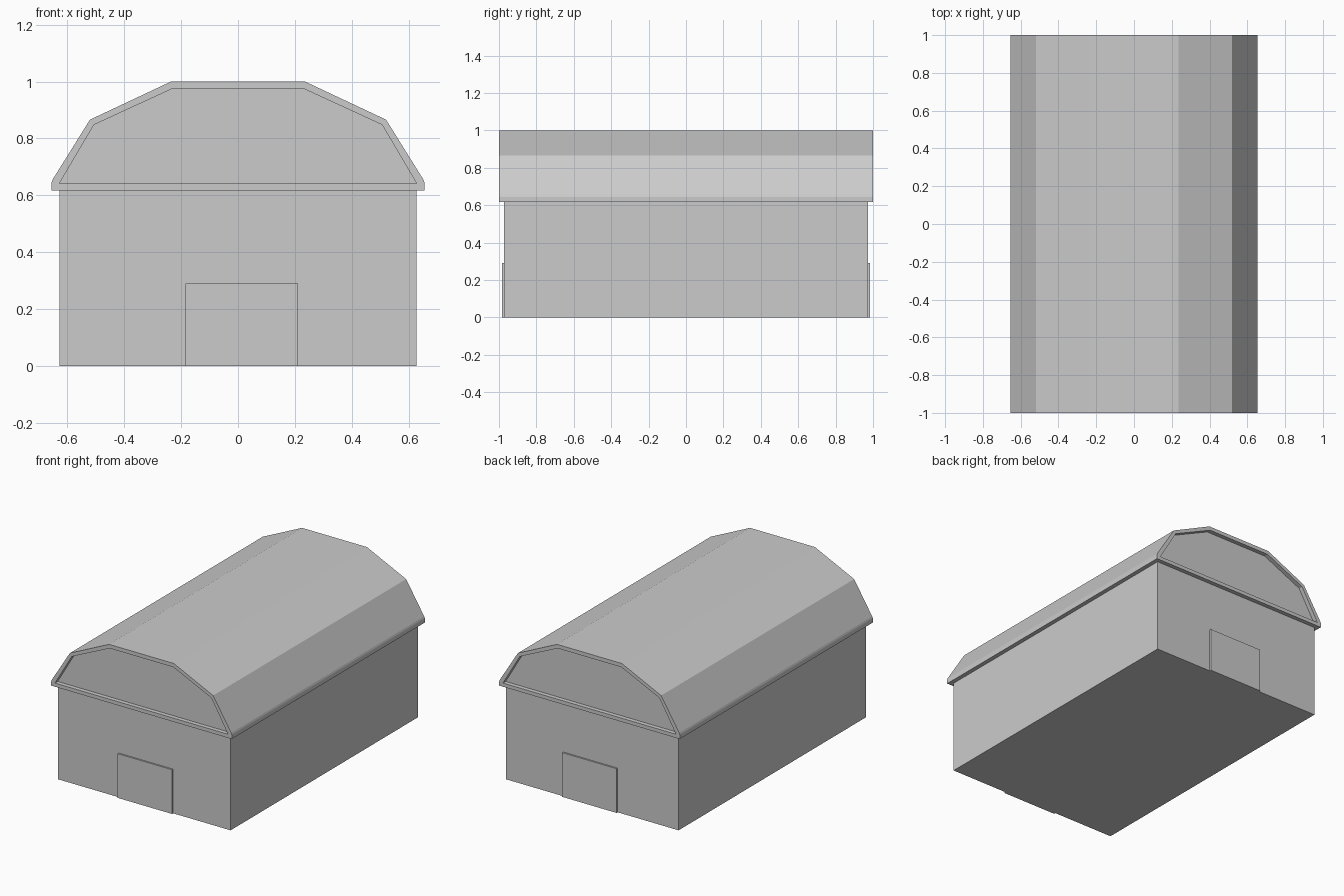
import bpy
import bmesh

if "Cube" in bpy.data.objects:
    bpy.data.objects.remove(bpy.data.objects["Cube"], do_unlink=True)

GREY = (0.6, 0.6, 0.6, 1.0)
grey = bpy.data.materials.new("plain grey")
grey.use_nodes = True
grey.diffuse_color = GREY
grey.node_tree.nodes["Principled BSDF"].inputs["Base Color"].default_value = GREY


def add_object(name, bm):
    bmesh.ops.recalc_face_normals(bm, faces=bm.faces)
    mesh = bpy.data.meshes.new(name)
    bm.to_mesh(mesh)
    bm.free()
    mesh.materials.append(grey)
    obj = bpy.data.objects.new(name, mesh)
    bpy.context.collection.objects.link(obj)
    return obj


def add_box(name, low, high):
    bm = bmesh.new()
    bmesh.ops.create_cube(bm, size=1)
    for v in bm.verts:
        v.co = [high[i] if v.co[i] > 0 else low[i] for i in range(3)]
    return add_object(name, bm)


def mirrored(half):
    """Close a right-hand profile with its mirror image."""
    return half + [(-x, z) for x, z in reversed(half)]


def add_loft(name, sections):
    """Join (profile, y) sections into a capped solid."""
    bm = bmesh.new()
    loops = [[bm.verts.new((x, y, z)) for x, z in prof] for prof, y in sections]
    for a, b in zip(loops, loops[1:]):
        for i in range(len(a)):
            j = (i + 1) % len(a)
            bm.faces.new((a[i], a[j], b[j], b[i]))
    bm.faces.new(loops[0])
    bm.faces.new(loops[-1])
    # merge the doubled eave corners of the inner profile
    bmesh.ops.remove_doubles(bm, verts=bm.verts, dist=0.0005)
    return add_object(name, bm)


WALL_Y = 0.972

# Walls
add_box("walls", (-0.627, -WALL_Y, 0), (0.627, WALL_Y, 0.63))

# Gambrel roof with raised trim around each recessed gable
outer = mirrored([(0.655, 0.617), (0.655, 0.645), (0.651, 0.656),
                  (0.52, 0.866), (0.235, 1.0)])
eave = (0.628, 0.641)
inner = mirrored([eave, eave, eave, (0.506, 0.848), (0.23, 0.975)])
add_loft("roof", [(inner, -WALL_Y), (inner, -1), (outer, -1),
                  (outer, 1), (inner, 1), (inner, WALL_Y)])

# Doors at both ends, standing slightly proud of the walls
for name, side in (("front_door", -1), ("back_door", 1)):
    ys = sorted((side * 0.96, side * 0.983))
    add_box(name, (-0.185, ys[0], 0), (0.21, ys[1], 0.29))
